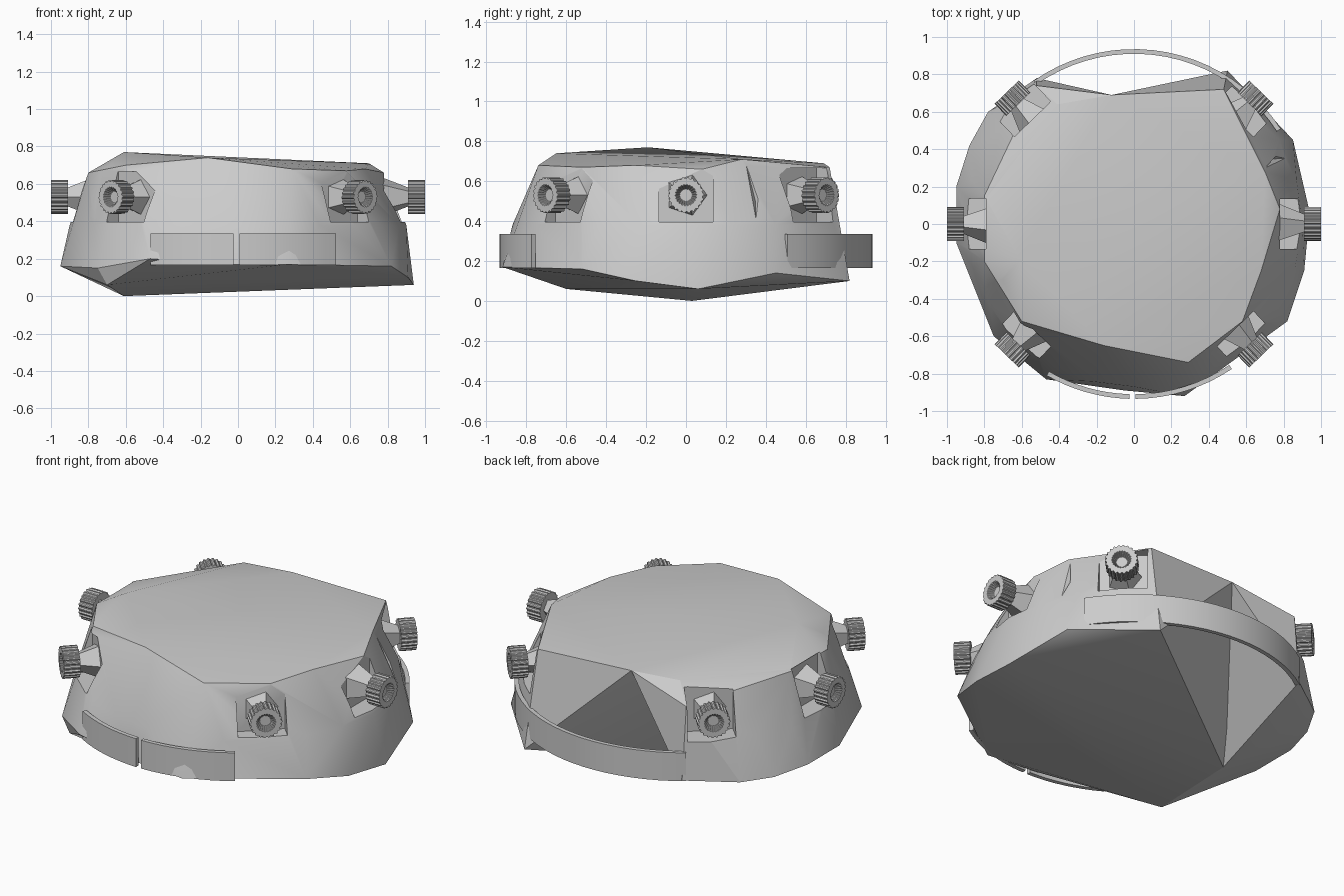
import bpy
import bmesh
import math
from mathutils import Matrix

cube = bpy.data.objects.get("Cube")
if cube:
    bpy.data.objects.remove(cube, do_unlink=True)

grey = bpy.data.materials.new("plain grey")
grey.use_nodes = True
colour = (0.6, 0.6, 0.6, 1)
grey.diffuse_color = colour
grey.node_tree.nodes["Principled BSDF"].inputs["Base Color"].default_value = colour


def make_object(name, bm):
    bmesh.ops.recalc_face_normals(bm, faces=bm.faces[:])
    mesh = bpy.data.meshes.new(name)
    bm.to_mesh(mesh)
    bm.free()
    mesh.materials.append(grey)
    obj = bpy.data.objects.new(name, mesh)
    bpy.context.collection.objects.link(obj)
    return obj


def make_hull(name, points, turn=0):
    bm = bmesh.new()
    for point in points:
        bm.verts.new(point)
    bmesh.ops.convex_hull(bm, input=bm.verts[:])
    bmesh.ops.delete(bm, geom=[v for v in bm.verts if not v.link_faces], context="VERTS")
    bm.transform(Matrix.Rotation(math.radians(turn), 4, "Z"))
    return make_object(name, bm)


def apply_boolean(target, tool, operation):
    mod = target.modifiers.new("cut", "BOOLEAN")
    mod.operation, mod.object, mod.solver = operation, tool, "EXACT"
    bpy.context.view_layer.objects.active = target
    bpy.ops.object.modifier_apply(modifier=mod.name)
    bpy.data.objects.remove(tool, do_unlink=True)


def smooth(obj, degrees):
    bpy.ops.object.select_all(action="DESELECT")
    obj.select_set(True)
    bpy.context.view_layer.objects.active = obj
    bpy.ops.object.shade_smooth_by_angle(angle=math.radians(degrees))


def wall_bulge(start, stop, step):
    """Points along the fullest part of the wall, a little flatter at the front."""
    points = []
    for degrees in range(start, stop + 1, step):
        a = math.radians(degrees)
        radius = .9 - .03 * max(0, -math.sin(a))
        points.append((radius * math.cos(a), radius * math.sin(a), .38))
    return points


# Irregular faceted drum, joined from two hulls that leave a notch at the back
keel = (-.61, .03, 0)
notch_tip = (-.12, .69, .69)
crown = (-.61, -.19, .77)
main_points = [
    keel, notch_tip, crown,
    (-.16, -.65, .74), (.29, -.74, .68), (.58, -.52, .67), (.7, .28, .71),
    (.48, .72, .67), (.78, .08, .66), (.68, -.25, .68), (-.6, -.52, .7),
    (-.8, -.2, .66), (.27, -.92, .17), (-.05, -.89, .17), (-.47, -.83, .2),
    (-.75, -.6, .15), (-.7, -.6, .06), (-.95, -.1, .16), (.94, .06, .06),
    (.5, .82, .1), (.85, .45, .14), (.82, -.52, .16), (.91, -.25, .1),
] + wall_bulge(195, 405, 15)
corner_points = [
    keel, notch_tip, crown,
    (-.41, .64, .69), (-.8, .15, .66), (-.52, .74, .6), (-.52, .78, .17),
    (-.78, .6, .16), (-.88, .42, .15), (-.95, .2, .16), (-.95, -.1, .16),
    (-.8, -.2, .66),
] + wall_bulge(135, 195, 15)
body = make_hull("body", main_points)
apply_boolean(body, make_hull("body_corner", corner_points), "UNION")

# Six square pockets in the wall
KNOB_HEIGHT = .53
POCKET = .27
KNOB_ANGLES = (0, 46, 134, 180, 226, 314)
for degrees in KNOB_ANGLES:
    bm = bmesh.new()
    place = Matrix.Rotation(math.radians(degrees), 4, "Z")
    place = place @ Matrix.Translation((1, 0, KNOB_HEIGHT))
    bmesh.ops.create_cube(bm, size=1, matrix=place @ Matrix.Diagonal((.44, POCKET, POCKET, 1)))
    apply_boolean(body, make_object("pocket_cutter", bm), "DIFFERENCE")

# Shallow pointed dents between the pockets
dent = [(.76, 0, .7), (.82, .03, .5), (.9, 0, .38), (1, -.06, .6), (1, .1, .6), (1, 0, .75)]
for degrees in (23, 203):
    apply_boolean(body, make_hull("dent_cutter", dent, degrees), "DIFFERENCE")
smooth(body, 25)


# Thin band segments: one across the back, two meeting at a gap in front
def make_band(name, start, stop, steps):
    bm = bmesh.new()
    profile = ((.91, .165), (.935, .165), (.935, .335), (.91, .335))
    sections = []
    for i in range(steps + 1):
        a = math.radians(start + (stop - start) * i / steps)
        sections.append([bm.verts.new((r * math.cos(a), r * math.sin(a), z)) for r, z in profile])
    for a, b in zip(sections, sections[1:]):
        for k in range(4):
            bm.faces.new((a[k], b[k], b[k - 3], a[k - 3]))
    bm.faces.new(sections[0])
    bm.faces.new(sections[-1])
    smooth(make_object(name, bm), 30)


make_band("back_band", 33, 125, 20)
make_band("front_right_band", 240, 268.5, 8)
make_band("front_left_band", 270.5, 304, 8)


# Ribbed knob with a dished end, standing on a faceted stem
def make_knob(name, degrees, inset, teeth):
    bm = bmesh.new()
    place = Matrix.Rotation(math.radians(degrees), 4, "Z")
    place = place @ Matrix.Translation((-inset, 0, KNOB_HEIGHT))
    loops = []
    for x in (.91, 1):
        loop = []
        for i in range(teeth * 4):
            r = .09 if i % 4 < 2 else .083
            a = math.tau * i / (teeth * 4)
            loop.append(bm.verts.new((x, r * math.cos(a), r * math.sin(a))))
        loops.append(loop)
    inner, outer = loops
    for i in range(len(inner)):
        bm.faces.new((inner[i - 1], inner[i], outer[i], outer[i - 1]))
    bm.faces.new(inner)
    # Flat rim, then a dish sunk into the outer end
    end = bm.faces.new(outer)
    for depth in (0, .03):
        end = bmesh.ops.extrude_discrete_faces(bm, faces=[end])["faces"][0]
        for v in end.verts:
            v.co.x -= depth
            v.co.y *= .6
            v.co.z *= .6
    # Tapered stem back to the pocket floor
    turn = Matrix.Translation((.85, 0, 0)) @ Matrix.Rotation(math.pi / 2, 4, "Y")
    bmesh.ops.create_cone(bm, cap_ends=True, segments=5, radius1=.11, radius2=.045,
                          depth=.16, matrix=turn)
    bm.transform(place)
    make_object(name, bm)


# The four diagonal knobs sit slightly deeper than the two side ones
for number, degrees in enumerate(KNOB_ANGLES, start=1):
    make_knob(f"knob_{number}", degrees, .02 if degrees % 180 else 0, 22)
